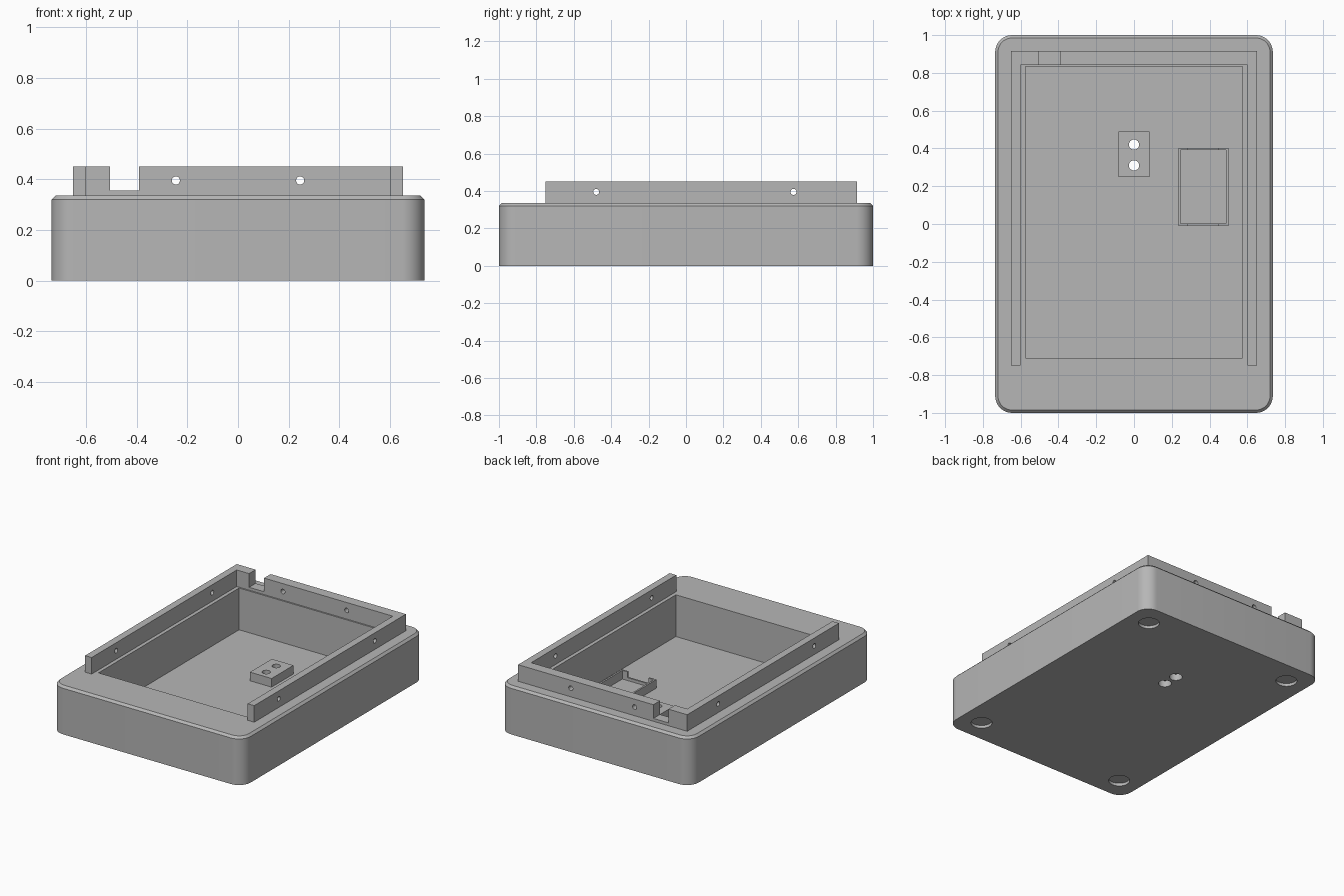
import bpy, bmesh, math
from mathutils import Matrix, Vector

cube = bpy.data.objects.get("Cube")
if cube:
    bpy.data.objects.remove(cube, do_unlink=True)

grey = bpy.data.materials.new("plain grey")
grey.use_nodes = True
GREY = (0.47, 0.47, 0.47, 1)
grey.diffuse_color = GREY
grey.node_tree.nodes["Principled BSDF"].inputs["Base Color"].default_value = GREY


def finish(bm, name):
    bmesh.ops.recalc_face_normals(bm, faces=bm.faces)
    mesh = bpy.data.meshes.new(name)
    bm.to_mesh(mesh)
    bm.free()
    mesh.materials.append(grey)
    obj = bpy.data.objects.new(name, mesh)
    bpy.context.scene.collection.objects.link(obj)
    return obj


def box(name, x, y, z):
    """Box from (min, max) pairs."""
    bm = bmesh.new()
    bmesh.ops.create_cube(bm, size=1)
    for v in bm.verts:
        v.co = Vector([lo + (c + 0.5) * (hi - lo) for c, (lo, hi) in zip(v.co, (x, y, z))])
    return finish(bm, name)


def rod(centre, radius, length, axis="Z", segments=32):
    """Cylindrical cutter along an axis."""
    turn = {"X": Matrix.Rotation(math.pi / 2, 4, "Y"),
            "Y": Matrix.Rotation(math.pi / 2, 4, "X"), "Z": Matrix()}[axis]
    bm = bmesh.new()
    bmesh.ops.create_cone(bm, cap_ends=True, segments=segments, radius1=radius,
                          radius2=radius, depth=length,
                          matrix=Matrix.Translation(centre) @ turn)
    return finish(bm, "cutter")


def cut(obj, cutters):
    """Subtract every cutter, bake the result and delete the cutters."""
    for c in cutters:
        c.hide_render = True
        mod = obj.modifiers.new("cut", "BOOLEAN")
        mod.operation, mod.solver, mod.object = "DIFFERENCE", "EXACT", c
    graph = bpy.context.evaluated_depsgraph_get()
    mesh = bpy.data.meshes.new_from_object(obj.evaluated_get(graph))
    obj.modifiers.clear()
    obj.data = mesh
    for c in cutters:
        bpy.data.objects.remove(c, do_unlink=True)


def smooth(obj):
    bpy.ops.object.select_all(action="DESELECT")
    obj.select_set(True)
    bpy.context.view_layer.objects.active = obj
    bpy.ops.object.shade_smooth_by_angle(angle=math.radians(30))


HALF_X, HALF_Y, TOP, FLOOR = 0.735, 1.0, 0.335, 0.045
CORNER, CHAMFER = 0.09, 0.015
SCREWS = (0.31, 0.42)


# Case: rounded outline with a chamfered top edge
def outline(bm, inset, z, steps=10):
    r = CORNER - inset
    ring = []
    for i, (sx, sy) in enumerate(((1, 1), (-1, 1), (-1, -1), (1, -1))):
        for k in range(steps + 1):
            a = math.pi / 2 * (i + k / steps)
            ring.append(bm.verts.new((sx * (HALF_X - CORNER) + r * math.cos(a),
                                      sy * (HALF_Y - CORNER) + r * math.sin(a), z)))
    return ring


bm = bmesh.new()
rings = [outline(bm, 0, 0), outline(bm, 0, TOP - CHAMFER), outline(bm, CHAMFER, TOP)]
for low, high in zip(rings, rings[1:]):
    for i in range(len(low)):
        j = (i + 1) % len(low)
        bm.faces.new((low[i], low[j], high[j], high[i]))
bm.faces.new(rings[0])
bm.faces.new(rings[-1])
case = finish(bm, "case")

# Cavity, round foot recesses and screw head holes
cutters = [box("cutter", (-0.575, 0.575), (-0.71, 0.833), (FLOOR, 0.6))]
cutters += [rod((sx * 0.58, sy * 0.84, 0), 0.068, 0.04) for sx in (-1, 1) for sy in (-1, 1)]
cutters += [rod((0, y, 0), 0.042, 0.2) for y in SCREWS]
cut(case, cutters)
smooth(case)

# Raised rim: three walls open at the front, with a cable notch and pin holes
rim = box("raised_rim", (-0.65, 0.65), (-0.75, 0.915), (TOP, 0.45))
cutters = [box("cutter", (-0.6, 0.6), (-1, 0.843), (0.2, 0.6)),
           box("cutter", (-0.505, -0.39), (0.8, 1), (0.355, 0.6))]
cutters += [rod((0, y, 0.395), 0.016, 1.6, "X") for y in (-0.48, 0.575)]
cutters += [rod((x, 0.88, 0.395), 0.016, 0.3, "Y") for x in (-0.245, 0.245)]
cut(rim, cutters)
smooth(rim)

# Screw block on the cavity floor
block = box("screw_block", (-0.083, 0.083), (0.25, 0.49), (FLOOR, FLOOR + 0.06))
cut(block, [rod((0, y, 0.1), 0.027, 0.3) for y in SCREWS])
smooth(block)

# Thin holder frame with lowered middles on its short sides
holder = box("holder_frame", (0.235, 0.5), (-0.01, 0.403), (FLOOR, FLOOR + 0.06))
cut(holder, [box("cutter", (0.247, 0.488), (0.002, 0.391), (0, 0.3)),
             box("cutter", (0.287, 0.448), (-0.1, 0.5), (FLOOR + 0.02, 0.3))])
